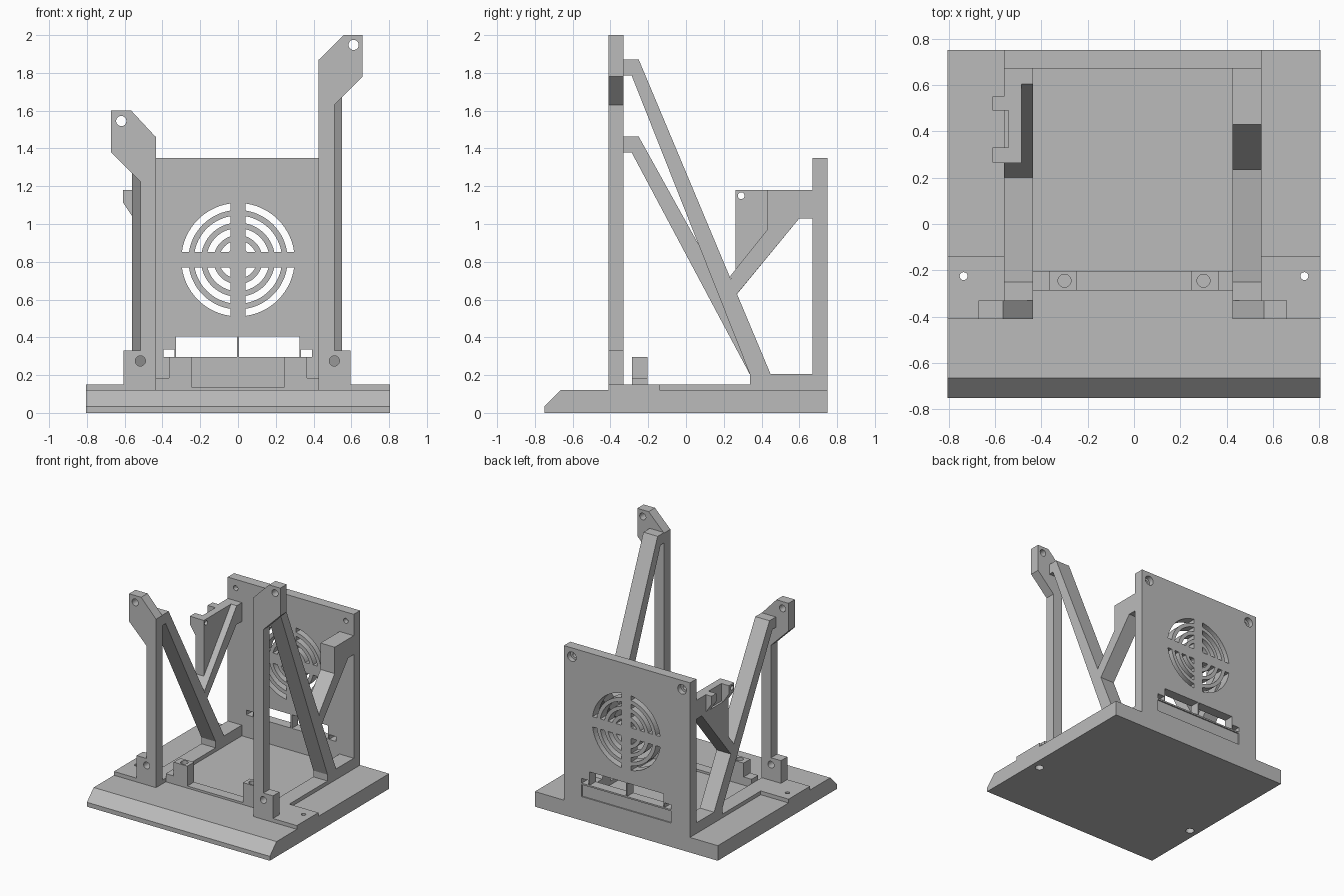
import bpy, bmesh, math
from mathutils import Vector

if "Cube" in bpy.data.objects:
    bpy.data.objects.remove(bpy.data.objects["Cube"])

grey = bpy.data.materials.new("plain grey")
grey.use_nodes = True
colour = (0.5, 0.5, 0.5, 1)
grey.diffuse_color = colour
grey.node_tree.nodes["Principled BSDF"].inputs["Base Color"].default_value = colour


def place(axis, a, b, d):
    """Point from profile coordinates a, b and depth d along the axis."""
    return {"x": (d, a, b), "y": (a, d, b), "z": (a, b, d)}[axis]


def rect(a0, a1, b0, b1):
    return [(a0, b0), (a1, b0), (a1, b1), (a0, b1)]


def circle(a, b, r, n=32):
    return [(a + r * math.cos(math.tau * i / n), b + r * math.sin(math.tau * i / n))
            for i in range(n)]


def prisms(name, axis, profiles, lo, hi):
    """One object holding every profile extruded from lo to hi."""
    bm = bmesh.new()
    for profile in profiles:
        face = bm.faces.new([bm.verts.new(place(axis, a, b, lo)) for a, b in profile])
        out = bmesh.ops.extrude_face_region(bm, geom=[face])
        moved = [v for v in out["geom"] if isinstance(v, bmesh.types.BMVert)]
        bmesh.ops.translate(bm, verts=moved, vec=Vector(place(axis, 0, 0, hi - lo)))
    bmesh.ops.recalc_face_normals(bm, faces=bm.faces)
    mesh = bpy.data.meshes.new(name)
    bm.to_mesh(mesh)
    bm.free()
    mesh.materials.append(grey)
    obj = bpy.data.objects.new(name, mesh)
    bpy.context.collection.objects.link(obj)
    return obj


def cut(target, axis, profiles, lo, hi):
    """Remove extruded profiles from the target."""
    cutter = prisms("cutter", axis, profiles, lo, hi)
    cutter.hide_render = True
    mod = target.modifiers.new("cut", "BOOLEAN")
    mod.operation = "DIFFERENCE"
    mod.solver = "EXACT"
    mod.object = cutter
    bpy.context.view_layer.objects.active = target
    bpy.ops.object.modifier_apply(modifier=mod.name)
    bpy.data.objects.remove(cutter)


# Base slab with chamfered front edge
base = prisms("base", "x", [[(-0.75, 0), (0.75, 0), (0.75, 0.12), (-0.665, 0.12),
                             (-0.75, 0.035)]], -0.805, 0.805)
screws = [(-0.735, -0.225), (0.735, -0.225)]
cut(base, "z", [circle(x, y, 0.017) for x, y in screws], -0.1, 0.3)
cut(base, "z", [circle(x, y, 0.032) for x, y in screws], -0.1, 0.05)

# Raised side tabs with screw holes
tabs = prisms("side_tabs", "z", [rect(-0.805, -0.56, -0.41, -0.14),
                                 rect(0.55, 0.805, -0.41, -0.14)], 0.12, 0.15)
cut(tabs, "z", [circle(x, y, 0.017) for x, y in screws], 0, 0.3)

# Side rails, stepped up toward the back wall
rail = [(-0.41, 0.12), (0.67, 0.12), (0.67, 0.205), (0.34, 0.205), (0.34, 0.15), (-0.41, 0.15)]
prisms("right_rail", "x", [rail], -0.56, -0.435)
prisms("left_rail", "x", [rail], 0.425, 0.55)

# Low crossbar with two raised screw blocks
crossbar = prisms("crossbar", "y", [[
    (-0.435, 0.12), (0.425, 0.12), (0.425, 0.185), (0.365, 0.185), (0.365, 0.295),
    (0.245, 0.295), (0.245, 0.137), (-0.245, 0.137), (-0.245, 0.295), (-0.365, 0.295),
    (-0.365, 0.185), (-0.435, 0.185)]], -0.287, -0.203)
cut(crossbar, "z", [circle(s * 0.3, -0.245, 0.028) for s in (-1, 1)], 0.2, 0.4)

# Front posts with foot, angled head and screw holes
left_post = prisms("left_post", "y", [[
    (0.425, 0.12), (0.595, 0.12), (0.595, 0.33), (0.51, 0.33), (0.51, 1.63),
    (0.66, 1.78), (0.66, 2.0), (0.56, 2.0), (0.425, 1.865)]], -0.41, -0.33)
cut(left_post, "y", [circle(0.612, 1.948, 0.027), circle(0.51, 0.275, 0.027)], -0.6, -0.2)

right_post = prisms("right_post", "y", [[
    (-0.435, 0.12), (-0.605, 0.12), (-0.605, 0.33), (-0.517, 0.33), (-0.517, 1.225),
    (-0.672, 1.38), (-0.672, 1.6), (-0.565, 1.6), (-0.435, 1.46)]], -0.41, -0.33)
cut(right_post, "y", [circle(-0.618, 1.545, 0.027), circle(-0.517, 0.275, 0.027)], -0.6, -0.2)


# Diagonal struts from post head to rail
def strut(name, top, x0, x1):
    prisms(name, "x", [[(-0.33, top), (-0.25, top), (0.45, 0.2), (0.34, 0.2),
                        (-0.288, top - 0.083), (-0.33, top - 0.083)]], x0, x1)


strut("left_strut", 1.87, 0.425, 0.55)
strut("right_strut", 1.462, -0.56, -0.435)

# Left brace between strut and wall
prisms("left_brace", "x", [[(0.235, 0.725), (0.43, 0.97), (0.43, 1.18), (0.67, 1.18),
                            (0.67, 1.03), (0.6, 1.03), (0.27, 0.63), (0.25, 0.65)]], 0.425, 0.55)

# Right brace, with a thin mounting plate filling its upper corner
prisms("right_brace", "x", [[(0.2, 0.655), (0.605, 1.18), (0.67, 1.18), (0.67, 1.03),
                             (0.6, 1.03), (0.23, 0.58)]], -0.56, -0.435)
plate = prisms("mounting_plate", "x", [[(0.263, 0.73), (0.263, 1.18), (0.62, 1.18)]],
               -0.56, -0.485)
cut(plate, "z", [rect(-0.6, -0.542, 0.33, 0.49)], 1.04, 1.3)
cut(plate, "x", [circle(0.292, 1.15, 0.018)], -0.7, -0.4)

# Hook tabs on the mounting plate
hook = [(-0.55, 1.18), (-0.61, 1.18), (-0.61, 1.115), (-0.56, 1.04), (-0.55, 1.04)]
front_hook = prisms("front_hook", "y", [hook], 0.265, 0.33)
cut(front_hook, "x", [circle(0.292, 1.15, 0.018)], -0.7, -0.4)
prisms("back_hook", "y", [hook], 0.49, 0.55)

# Back wall
wall = prisms("back_wall", "y", [rect(-0.56, 0.55, 0.12, 1.35)], 0.67, 0.75)


# Fan grille: four rings of slots split by a cross
def ring_slot(inner, outer, sx, sz, bar=0.041, n=14):
    def arc(r):
        a, b = math.asin(bar / r), math.acos(bar / r)
        return [(sx * r * math.cos(a + (b - a) * i / n),
                 0.811 + sz * r * math.sin(a + (b - a) * i / n)) for i in range(n + 1)]
    return arc(inner) + arc(outer)[::-1]


slots = [ring_slot(0.063 + 0.0667 * k, 0.1 + 0.0667 * k, sx, sz)
         for k in range(4) for sx in (-1, 1) for sz in (-1, 1)]
cut(wall, "y", slots, 0.5, 0.9)

# Vent windows and shallow back recess below them
windows = [rect(-0.327, -0.005, 0.297, 0.405), rect(0.005, 0.325, 0.297, 0.405),
           rect(-0.395, -0.335, 0.297, 0.335), rect(0.333, 0.393, 0.297, 0.335)]
cut(wall, "y", windows, 0.5, 0.9)
cut(wall, "y", [rect(-0.395, 0.393, 0.19, 0.285)], 0.74, 0.9)

# Counterbored corner holes
corners = [(-0.49, 1.28), (0.48, 1.28)]
cut(wall, "y", [circle(x, z, 0.02) for x, z in corners], 0.5, 0.9)
cut(wall, "y", [circle(x, z, 0.038) for x, z in corners], 0.71, 0.9)
